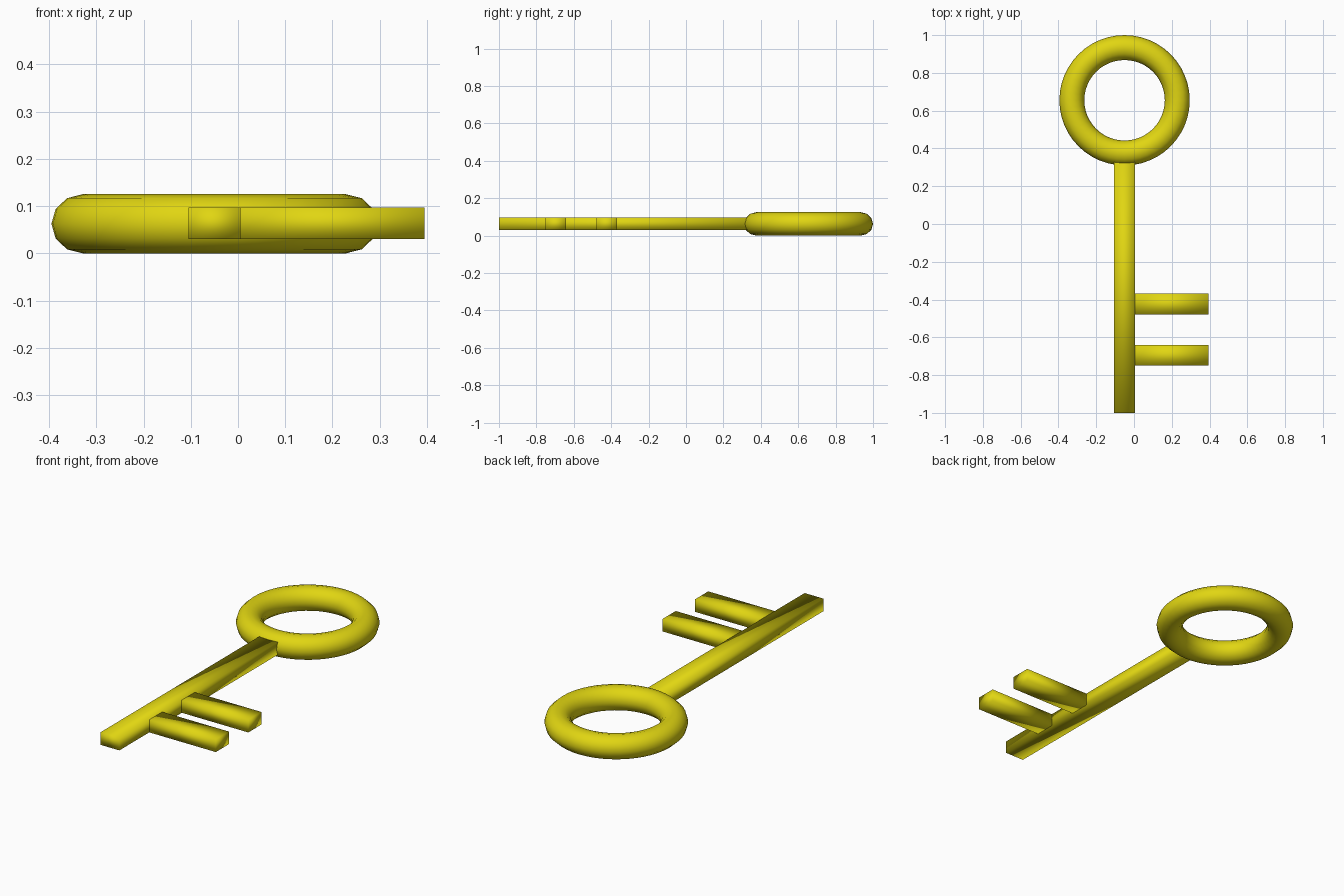
import bpy

if "Cube" in bpy.data.objects:
    bpy.data.objects.remove(bpy.data.objects["Cube"])

gold = bpy.data.materials.new("yellow gold")
gold.diffuse_color = (0.75, 0.67, 0.006, 1)
gold.use_nodes = True
gold.node_tree.nodes["Principled BSDF"].inputs["Base Color"].default_value = gold.diffuse_color


def finish(obj, name):
    obj.name = name
    obj.data.materials.append(gold)
    bpy.ops.object.transform_apply(location=False, rotation=False, scale=True)
    bpy.ops.object.shade_smooth()


def bar(name, x0, x1, y0, y1, z0=0.03, z1=0.097):
    """Softly shaded rectangular bar between two corners."""
    bpy.ops.mesh.primitive_cube_add(
        size=1, location=((x0 + x1) / 2, (y0 + y1) / 2, (z0 + z1) / 2))
    obj = bpy.context.object
    obj.scale = (x1 - x0, y1 - y0, z1 - z0)
    finish(obj, name)


# Ring handle
bpy.ops.mesh.primitive_torus_add(
    location=(-0.05, 0.655, 0.0625), major_radius=0.279, minor_radius=0.066,
    major_segments=48, minor_segments=12)
ring = bpy.context.object
ring.scale.z = 0.0625 / 0.066
finish(ring, "ring_handle")

# Shaft, with its end buried in the ring
bar("shaft", -0.105, 0.005, -1.0, 0.35)

# Two teeth on the right side
for i, y in enumerate((-0.75, -0.478)):
    bar(f"tooth_{i + 1}", 0.005, 0.395, y, y + 0.109)
